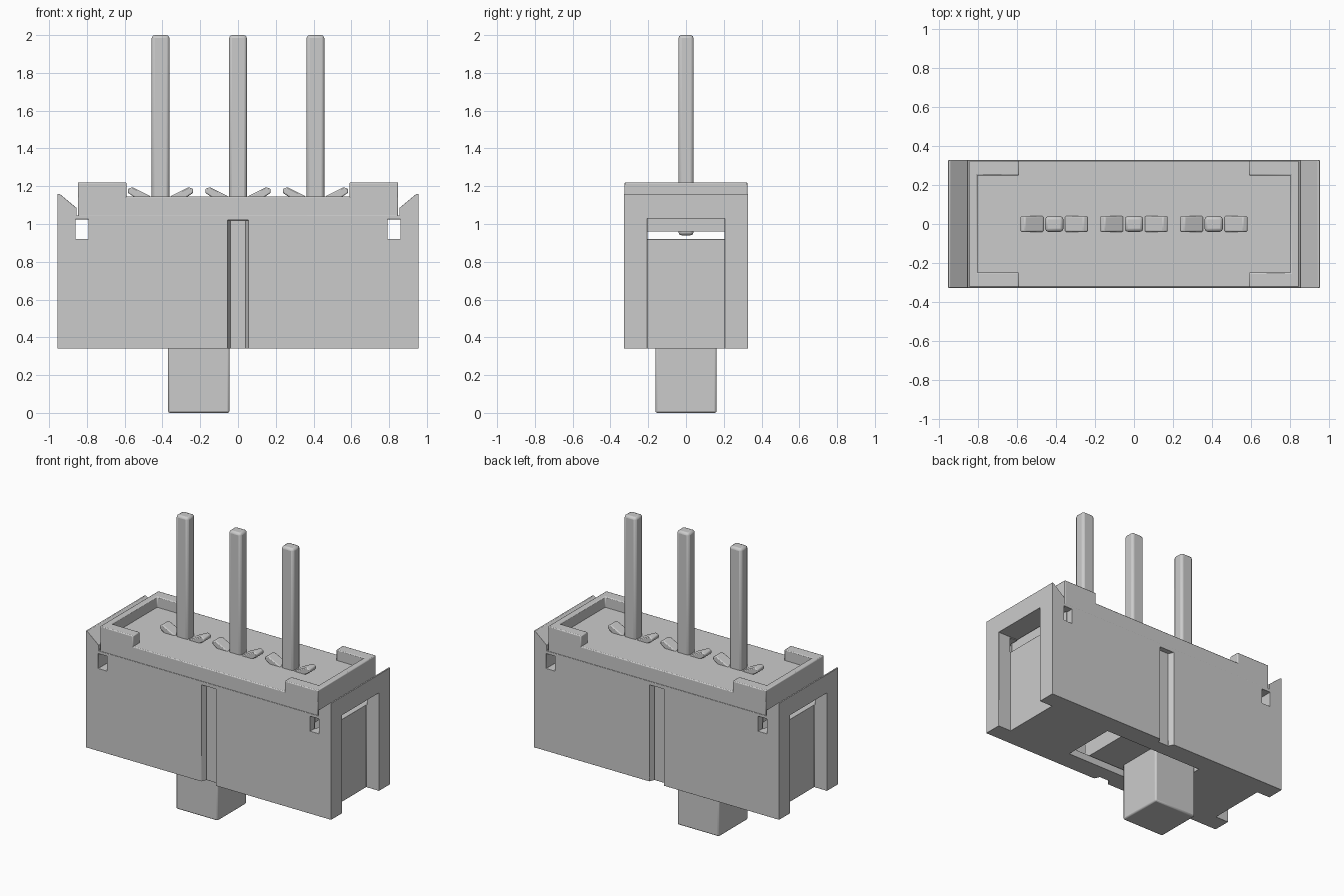
import bpy, bmesh, math

if "Cube" in bpy.data.objects:
    bpy.data.objects.remove(bpy.data.objects["Cube"])


def prism(name, pts, lo, hi, axis="y", bevel=0.0):
    """Extrude a 2D profile: axis y uses (x, z) points, axis z uses (x, y) points."""
    bm = bmesh.new()
    place = (lambda a, b, t: (a, t, b)) if axis == "y" else (lambda a, b, t: (a, b, t))
    face = bm.faces.new([bm.verts.new(place(a, b, lo)) for a, b in pts])
    ext = bmesh.ops.extrude_face_region(bm, geom=[face])
    vec = place(0, 0, hi - lo)
    bmesh.ops.translate(bm, vec=vec, verts=[g for g in ext["geom"] if isinstance(g, bmesh.types.BMVert)])
    bmesh.ops.recalc_face_normals(bm, faces=bm.faces)
    mesh = bpy.data.meshes.new(name)
    bm.to_mesh(mesh)
    bm.free()
    ob = bpy.data.objects.new(name, mesh)
    bpy.context.collection.objects.link(ob)
    if bevel:
        add_bevel(ob, bevel)
    return ob


def box(name, x0, x1, y0, y1, z0, z1, bevel=0.0):
    return prism(name, [(x0, z0), (x1, z0), (x1, z1), (x0, z1)], y0, y1, bevel=bevel)


def add_bevel(ob, width, segments=2):
    m = ob.modifiers.new("edge_round", "BEVEL")
    m.width, m.segments, m.limit_method = width, segments, "ANGLE"
    m.angle_limit = math.radians(30)


def cut(ob, cutter):
    cutter.hide_render = True
    m = ob.modifiers.new("cut", "BOOLEAN")
    m.operation, m.solver, m.object = "DIFFERENCE", "EXACT", cutter
    bpy.context.view_layer.objects.active = ob
    bpy.ops.object.modifier_apply(modifier=m.name)
    bpy.data.objects.remove(cutter)


# Metal shell with raised, sloping end flanges
half = [(0.955, 0.34), (0.955, 1.16), (0.945, 1.16), (0.855, 1.085), (0.855, 1.045)]
shell = prism("shell", half + [(-x, z) for x, z in reversed(half)], -0.328, 0.328)

# Hollow inside and knob slot in the underside
cut(shell, box("cavity", -0.80, 0.80, -0.275, 0.275, 0.39, 1.3))
cut(shell, box("slot", -0.38, 0.38, -0.19, 0.19, 0.2, 0.5))

for s in (-1, 1):
    # Recessed end panel and the gap above it
    cut(shell, box("end_recess", *sorted((s * 0.855, s * 1.1)), -0.205, 0.205, 0.2, 1.03))
    cut(shell, box("end_gap", *sorted((s * 0.7, s * 0.9)), -0.205, 0.205, 0.92, 1.03))
    # Small side windows
    cut(shell, box("window", s * 0.825 - 0.034, s * 0.825 + 0.034, -0.5, 0.5, 0.92, 1.025))
    # Vertical groove in the middle of each long side
    groove = [(-0.062, s * 0.34), (-0.04, s * 0.292), (0.04, s * 0.292), (0.062, s * 0.34)]
    cut(shell, prism("groove", groove, 0.2, 1.02, axis="z"))
add_bevel(shell, 0.008)

# Insulating base: top board plus a lower part seated in the shell
box("base_board", -0.848, 0.848, -0.325, 0.325, 1.04, 1.145, bevel=0.006)
box("base_underside", -0.79, 0.79, -0.27, 0.27, 0.96, 1.06)

# C-shaped raised rim at each end of the board
rim = [(0.59, -0.325), (0.848, -0.325), (0.848, 0.325), (0.59, 0.325),
       (0.59, 0.25), (0.805, 0.25), (0.805, -0.25), (0.59, -0.25)]
for s, side in ((-1, "left"), (1, "right")):
    prism("rim_" + side, [(s * x, y) for x, y in rim], 1.12, 1.22, axis="z", bevel=0.006)

# Three pins, each with two bent locking tabs
tab = [(0.055, 1.13), (0.055, 1.148), (0.15, 1.195), (0.173, 1.185), (0.173, 1.165), (0.12, 1.13)]
for i, x in enumerate((-0.41, 0, 0.41)):
    pin = box(f"pin_{i}", x - 0.047, x + 0.047, -0.04, 0.04, 0.94, 2.0)
    add_bevel(pin, 0.016)
    for s, side in ((-1, "left"), (1, "right")):
        prism(f"pin_{i}_tab_{side}", [(x + s * a, z) for a, z in tab], -0.04, 0.04, bevel=0.006)

# Slider carriage inside the shell and its knob below
box("slider_carriage", -0.62, 0.20, -0.25, 0.25, 0.40, 0.56)
box("slider_knob", -0.37, -0.045, -0.162, 0.162, 0.0, 0.5, bevel=0.01)

# Smooth the rounded edges, keep flat sides crisp
bpy.ops.object.select_all(action="DESELECT")
for ob in bpy.data.objects:
    ob.select_set(True)
bpy.context.view_layer.objects.active = shell
bpy.ops.object.shade_smooth_by_angle(angle=math.radians(30))
